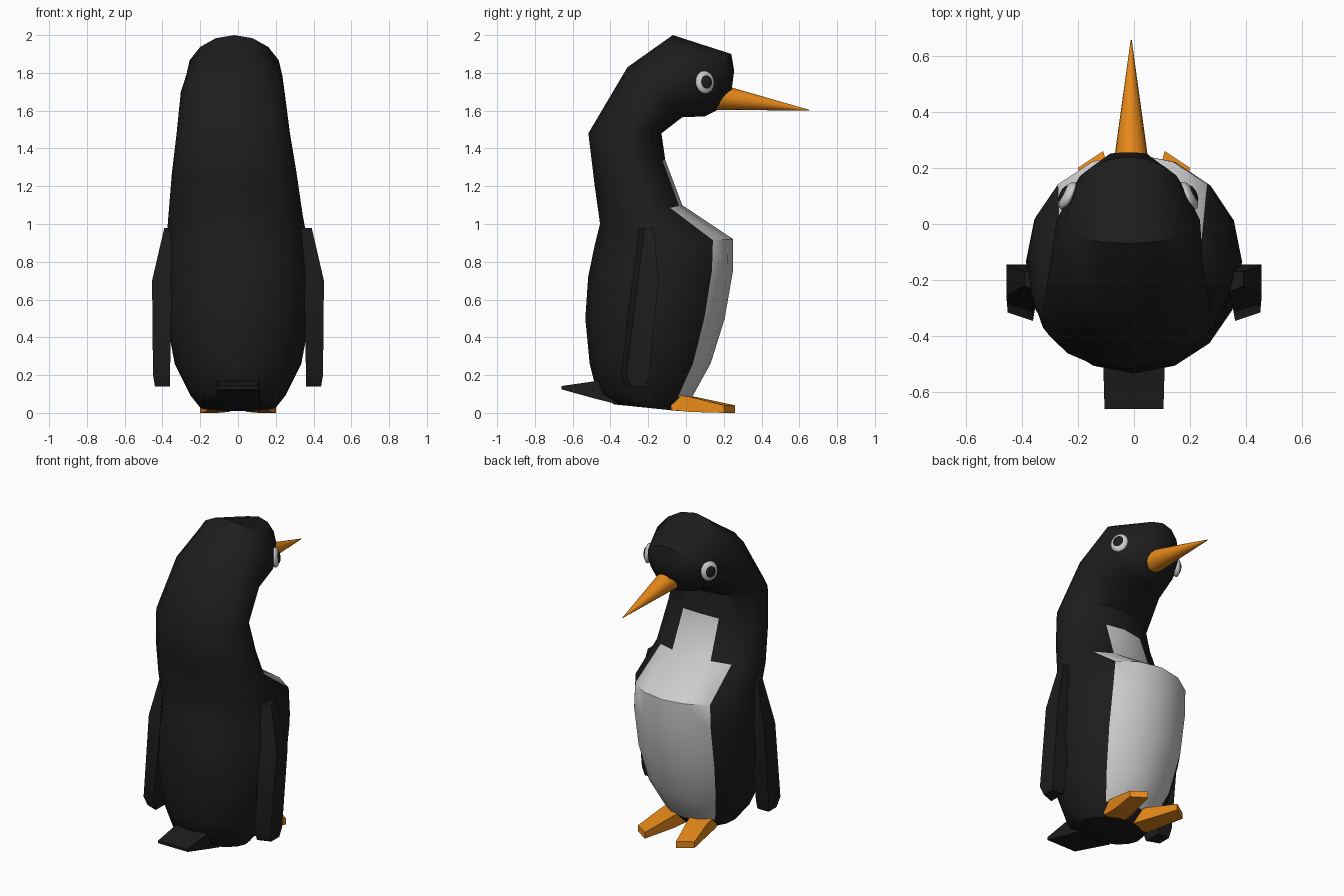
import bpy, bmesh, math
from mathutils import Vector

if "Cube" in bpy.data.objects:
    bpy.data.objects.remove(bpy.data.objects["Cube"])


def material(name, color):
    m = bpy.data.materials.new(name)
    m.diffuse_color = (*color, 1)
    m.use_nodes = True
    m.node_tree.nodes["Principled BSDF"].inputs["Base Color"].default_value = m.diffuse_color
    return m


BLACK = material("black", (0.012, 0.012, 0.012))
WHITE = material("white", (0.75, 0.75, 0.75))
ORANGE = material("orange", (0.8, 0.25, 0.01))


def loft(name, loops, mats, white=None, angle=45):
    """Skin a list of equal-length closed loops and cap both ends."""
    bm = bmesh.new()
    rows = [[bm.verts.new(p) for p in loop] for loop in loops]
    n = len(rows[0])
    for i in range(len(rows) - 1):
        for k in range(n):
            j = (k + 1) % n
            f = bm.faces.new((rows[i][k], rows[i][j], rows[i + 1][j], rows[i + 1][k]))
            if white and white(i, k):
                f.material_index = 1
    bm.faces.new(rows[0])
    bm.faces.new(rows[-1])
    bmesh.ops.recalc_face_normals(bm, faces=bm.faces)
    me = bpy.data.meshes.new(name)
    bm.to_mesh(me)
    bm.free()
    for m in mats:
        me.materials.append(m)
    for p in me.polygons:
        p.use_smooth = True
    me.set_sharp_from_angle(angle=math.radians(angle))
    ob = bpy.data.objects.new(name, me)
    bpy.context.collection.objects.link(ob)
    return ob


def ring(back, front, hw, cx=0.0, bow=0.0, n=16):
    """Tilted ellipse between a back and a front point (y, z)."""
    b, f = Vector(back), Vector(front)
    mid, d = (b + f) / 2, (f - b) / 2
    pts = []
    for k in range(n):
        a = 2 * math.pi * k / n
        p = mid + d * math.cos(a)
        pts.append((cx + hw * math.sin(a), p.x - bow * math.sin(a) ** 2, p.y))
    return pts


# Body, neck and head in one skin: back (y, z), front (y, z), half width, centre x, bow
sections = [
    ((-0.38, 0.045), (-0.04, 0.01), 0.20, 0, 0),
    ((-0.47, 0.10), (0.03, 0.08), 0.25, 0, 0),
    ((-0.51, 0.26), (0.13, 0.26), 0.335, 0, 0),
    ((-0.533, 0.50), (0.205, 0.50), 0.38, 0, 0),
    ((-0.518, 0.72), (0.25, 0.76), 0.385, 0, 0),
    ((-0.485, 0.88), (0.25, 0.92), 0.375, -0.005, 0),
    ((-0.455, 1.00), (-0.02, 1.10), 0.355, -0.013, 0),
    ((-0.483, 1.20), (-0.11, 1.34), 0.33, -0.02, 0),
    ((-0.517, 1.48), (-0.13, 1.48), 0.30, -0.025, 0),
    ((-0.31, 1.83), (-0.02, 1.565), 0.275, -0.028, 0),
    ((-0.07, 2.00), (0.10, 1.57), 0.255, -0.02, 0),
    ((0.24, 1.90), (0.16, 1.60), 0.185, -0.02, 0.05),
    ((0.255, 1.81), (0.24, 1.70), 0.07, -0.02, 0),
]
loft("body", [ring(*s) for s in sections], [BLACK, WHITE],
     lambda i, k: (1 <= i <= 5 and k in (14, 15, 0, 1)) or (i == 6 and k in (15, 0)))

# Tail: flat wedge
loft("tail", [[(-w, y, t), (w, y, t), (w, y, b), (-w, y, b)]
              for w, y, t, b in ((0.12, -0.36, 0.19, 0.045),
                                 (0.11, -0.48, 0.168, 0.075),
                                 (0.105, -0.66, 0.142, 0.125))], [BLACK])

# Beak: tapering cone with a level underside
loft("beak", [ring((0.14, 1.605), (0.215, 1.73), 0.068, -0.01),
              ring((0.655, 1.60), (0.655, 1.604), 0.002, -0.01)], [ORANGE], angle=60)

# Flippers: z, inner x, outer x, back y, front y
flipper = ((0.98, 0.32, 0.39, -0.25, -0.17),
           (0.70, 0.35, 0.455, -0.285, -0.145),
           (0.20, 0.36, 0.45, -0.345, -0.195),
           (0.14, 0.36, 0.44, -0.32, -0.21))
for side, s in (("left", -1), ("right", 1)):
    loft(side + "_flipper",
         [[(s * xi, yb, z), (s * xo, yb + 0.03, z), (s * xo, yf, z), (s * xi, yf, z)]
          for z, xi, xo, yb, yf in flipper], [BLACK], angle=30)

    # Feet: splayed wedges sloping down to the toes
    loft(side + "_foot",
         [[(s * 0.02, y0, t), (s * xo, y1, t), (s * xo, y1, b), (s * 0.02, y0, b)]
          if xi is None else
          [(s * xi, y0, t), (s * xo, y1, t), (s * xo, y1, b), (s * xi, y0, b)]
          for xi, xo, y0, y1, t, b in ((None, 0.16, -0.08, -0.08, 0.10, 0.015),
                                       (0.05, 0.17, 0.05, 0.02, 0.085, 0.005),
                                       (0.11, 0.20, 0.26, 0.20, 0.04, 0.0))],
         [ORANGE], angle=30)

    # Eyes: white disc with a dark pupil on the side of the head
    normal = Vector((s * 0.88, 0.45, 0.1)).normalized()
    centre = Vector((-0.02 + s * 0.215, 0.10, 1.75))
    for part, mat, r, depth, out in (("eye", WHITE, 0.055, 0.025, 0.0),
                                     ("pupil", BLACK, 0.034, 0.014, 0.016)):
        bpy.ops.mesh.primitive_uv_sphere_add(segments=16, ring_count=8, radius=1,
                                             location=centre + normal * out)
        ob = bpy.context.object
        ob.name = side + "_" + part
        ob.scale = (r, r * 1.12, depth)
        ob.rotation_euler = normal.to_track_quat('Z', 'Y').to_euler()
        ob.data.materials.append(mat)
        bpy.ops.object.shade_smooth()
